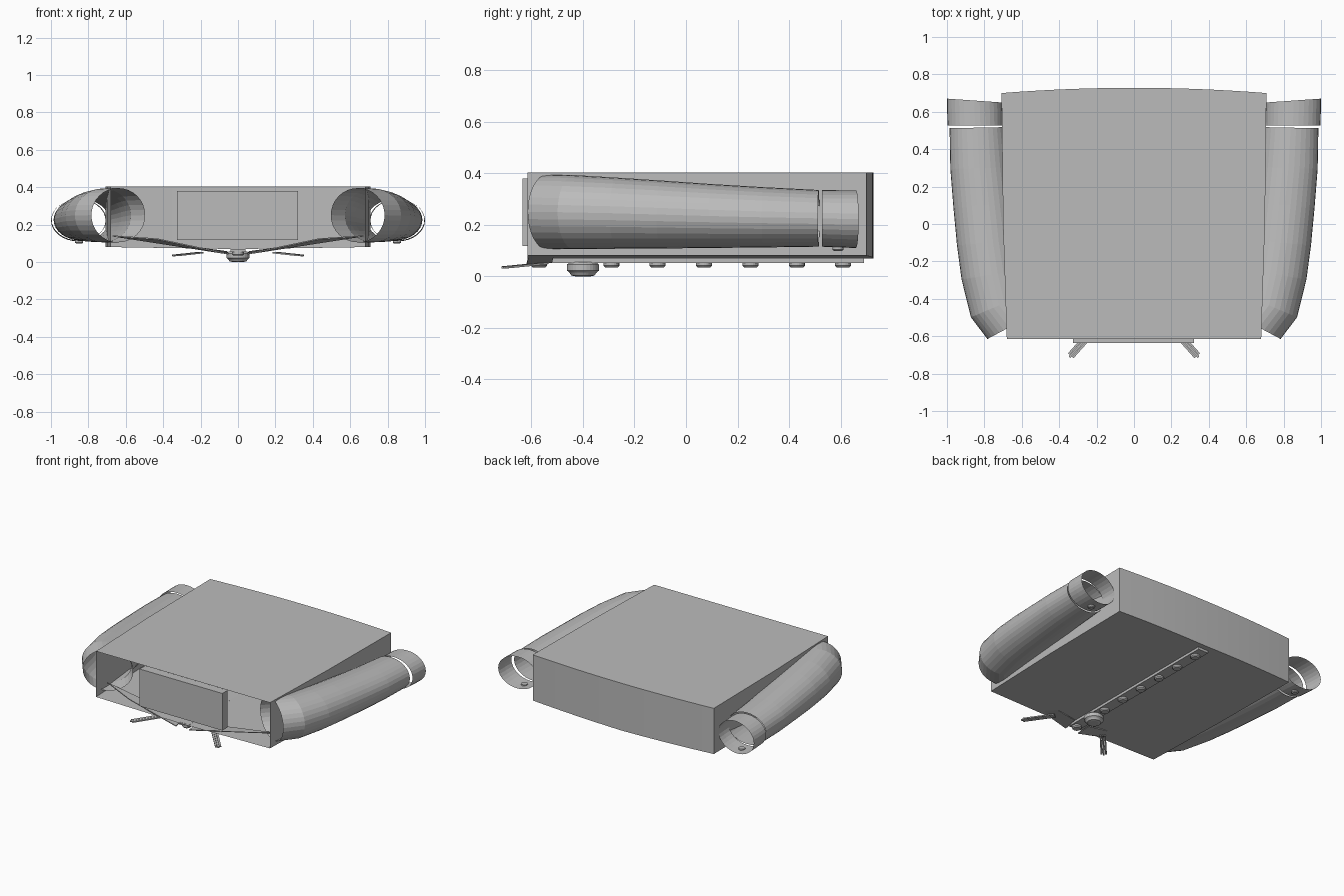
import bpy, bmesh, math
from mathutils import Vector

if "Cube" in bpy.data.objects:
    bpy.data.objects.remove(bpy.data.objects["Cube"], do_unlink=True)

grey = bpy.data.materials.new("plain_grey")
grey.use_nodes = True
GREY = (0.5, 0.5, 0.5, 1)
grey.diffuse_color = GREY
grey.node_tree.nodes["Principled BSDF"].inputs["Base Color"].default_value = GREY


def finish(name, bm):
    bmesh.ops.recalc_face_normals(bm, faces=bm.faces)
    mesh = bpy.data.meshes.new(name)
    bm.to_mesh(mesh)
    bm.free()
    mesh.materials.append(grey)
    obj = bpy.data.objects.new(name, mesh)
    bpy.context.collection.objects.link(obj)
    return obj


def loft(name, rings, closed=False):
    """Skin a list of point rings, leaving both ends open."""
    bm = bmesh.new()
    rows = [[bm.verts.new(p) for p in ring] for ring in rings]
    n = len(rows[0])
    for a, b in zip(rows, rows[1:]):
        for i in range(n if closed else n - 1):
            j = (i + 1) % n
            bm.faces.new((a[i], a[j], b[j], b[i]))
    return finish(name, bm)


def box(name, lo, hi):
    bm = bmesh.new()
    bmesh.ops.create_cube(bm, size=1)
    for v in bm.verts:
        v.co = [l + (c + 0.5) * (h - l) for c, l, h in zip(v.co, lo, hi)]
    return finish(name, bm)


def disc(name, x, y, profile, sides=20):
    """Turned button: profile holds (radius, z) pairs."""
    bm = bmesh.new()
    rows = []
    for r, z in profile:
        rows.append([bm.verts.new((x + r * math.cos(t), y + r * math.sin(t), z))
                     for t in (2 * math.pi * k / sides for k in range(sides))])
    for a, b in zip(rows, rows[1:]):
        for i in range(sides):
            j = (i + 1) % sides
            bm.faces.new((a[i], a[j], b[j], b[i]))
    bm.faces.new(rows[0])
    bm.faces.new(rows[-1])
    return finish(name, bm)


def plate(name, points, thick):
    bm = bmesh.new()
    f = bm.faces.new([bm.verts.new(p) for p in points])
    out = bmesh.ops.extrude_face_region(bm, geom=[f])
    for v in out["geom"]:
        if isinstance(v, bmesh.types.BMVert):
            v.co.z += thick
    return finish(name, bm)


# Body: box shell with a bowed back and open front
COLS = 16


def body_section(y, half, bow):
    us = [2 * k / COLS - 1 for k in range(COLS + 1)]
    low = [(half * u, y + bow * (1 - u * u), 0.08 - 0.011 * (1 - abs(u))) for u in us]
    high = [(half * u, y + bow * (1 - u * u), 0.403) for u in reversed(us)]
    return low + high


body = loft("body_shell", [body_section(-0.615, 0.68, 0), body_section(0, 0.7, 0),
                           body_section(0.7, 0.708, 0.028)], closed=True)
bm = bmesh.new()
bm.from_mesh(body.data)
back = [v for v in bm.verts if v.co.y > 0.6]
low = sorted((v for v in back if v.co.z < 0.2), key=lambda v: v.co.x)
high = sorted((v for v in back if v.co.z > 0.2), key=lambda v: v.co.x)
for i in range(COLS):
    bm.faces.new((low[i], low[i + 1], high[i + 1], high[i]))
bmesh.ops.recalc_face_normals(bm, faces=bm.faces)
bm.to_mesh(body.data)
bm.free()

box("front_panel", (-0.325, -0.635, 0.118), (0.322, -0.575, 0.38))

# Button strip and buttons under the body
box("button_strip", (-0.04, -0.6, 0.052), (0.04, 0.69, 0.07))
for k, y in enumerate([-0.57] + [-0.29 + 0.18 * i for i in range(6)]):
    disc(f"button_{k + 1}", 0, y, [(0.031, 0.056), (0.031, 0.041), (0.024, 0.034)])
disc("large_button", 0, -0.4, [(0.05, 0.056), (0.062, 0.046), (0.062, 0.022),
                               (0.052, 0.014), (0.045, 0.003), (0.03, 0)], 28)


# Sleeves: open tubes entering the body at the front
def ring(cx, cy, turn, rw, cz, rh, sides=32):
    pts = []
    for k in range(sides):
        t = 2 * math.pi * k / sides
        w = rw * math.cos(t)
        pts.append(Vector((cx + w * math.cos(turn), cy + w * math.sin(turn),
                           cz + rh * math.sin(t))))
    return pts


SLEEVE = [(0.64, -0.538, -0.49, 0.163, 0.25, 0.145),
          (0.722, -0.435, -0.4, 0.163, 0.249, 0.144),
          (0.76, -0.27, -0.16, 0.164, 0.245, 0.138),
          (0.785, -0.1, -0.09, 0.162, 0.24, 0.132),
          (0.806, 0.1, -0.06, 0.16, 0.234, 0.124),
          (0.826, 0.3, -0.04, 0.156, 0.229, 0.117),
          (0.838, 0.515, -0.02, 0.148, 0.225, 0.11)]
CUFF = [(0.85, 0.527, 0.0, 0.146, 0.225, 0.11),
        (0.852, 0.595, 0.03, 0.147, 0.223, 0.111),
        (0.854, 0.66, 0.07, 0.146, 0.222, 0.112)]


def mirrored(points, s):
    return [(s * x, y, z) for x, y, z in points]


for side, s in (("left", 1), ("right", -1)):
    loft(f"{side}_sleeve", [mirrored(ring(*r), s) for r in SLEEVE], closed=True)
    loft(f"{side}_cuff", [mirrored(ring(*r), s) for r in CUFF], closed=True)
    disc(f"{side}_cuff_button", s * 0.85, 0.59, [(0.022, 0.12), (0.022, 0.104), (0.016, 0.099)])

    # Collar blade sloping up from the centre
    plate(f"{side}_collar", mirrored([(0.05, -0.62, 0.04), (0.43, -0.6, 0.12),
                                      (0.67, -0.5, 0.136), (0.06, -0.52, 0.052)], s), 0.006)

    # Ribbed tie end poking out below the front
    start, end = Vector((0.2, -0.55, 0.046)), Vector((0.345, -0.712, 0.03))
    across = Vector((0.75, 0.66, 0))
    for k in range(3):
        off = across * 0.014 * (k - 1)
        a, b = start + off, end + off - (end - start) * 0.05 * abs(k - 1)
        h = across * 0.006
        plate(f"{side}_tie_strand_{k + 1}", mirrored([a - h, a + h, b + h, b - h], s), 0.008)
